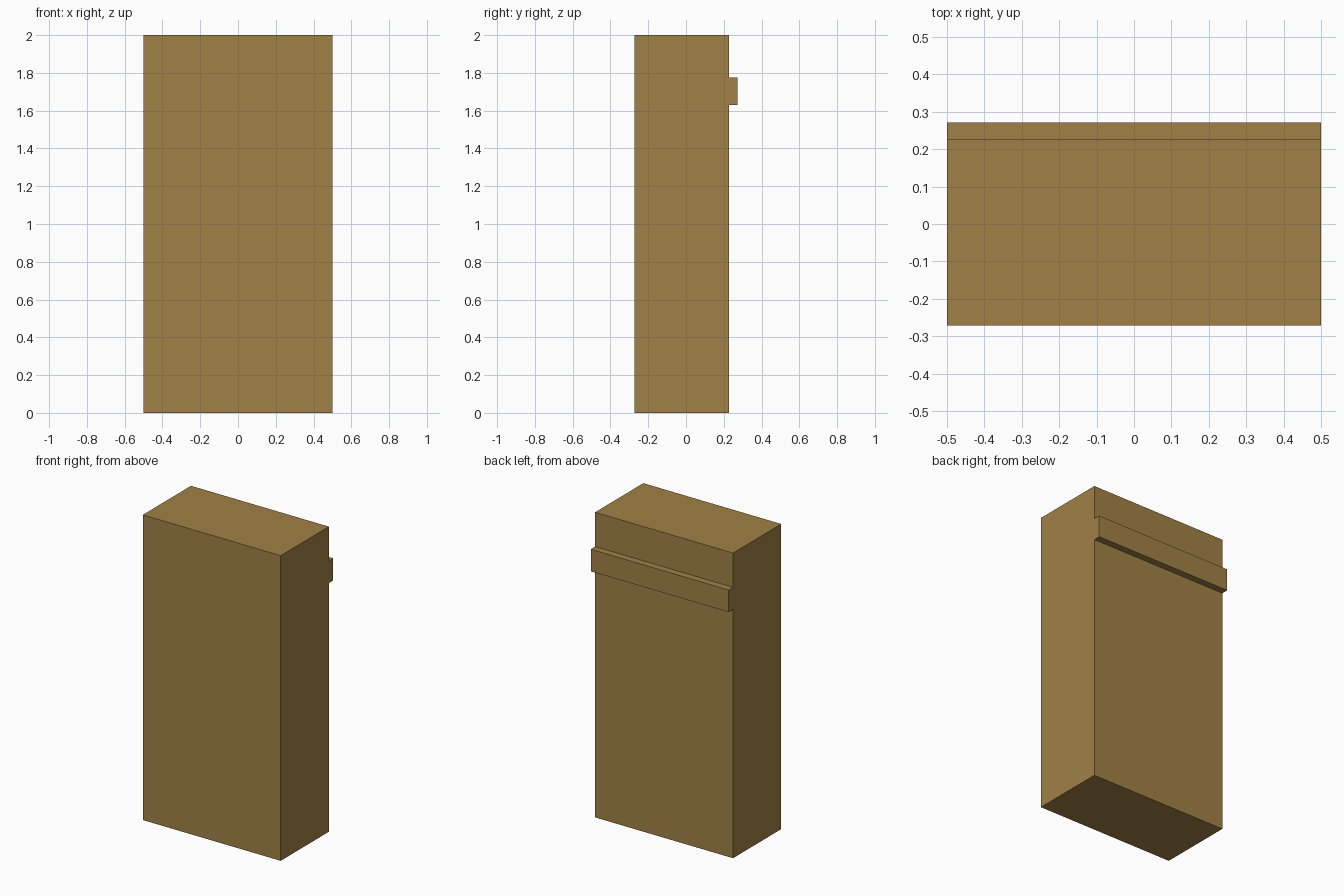
import bpy, bmesh
from mathutils import Vector

if "Cube" in bpy.data.objects:
    bpy.data.objects.remove(bpy.data.objects["Cube"])

WIDTH, HEIGHT = 1.0, 2.0
FRONT, BACK, RAIL_BACK = -0.272, 0.227, 0.272
RAIL_LOW, RAIL_HIGH = 1.63, 1.775

# Single wood colour
wood = bpy.data.materials.new("wood_brown")
wood.diffuse_color = (0.356, 0.220, 0.061, 1.0)
wood.use_nodes = True
wood.node_tree.nodes["Principled BSDF"].inputs["Base Color"].default_value = wood.diffuse_color

# Cabinet block with its back hanging rail: side profile (y, z) extruded along x
profile = [(FRONT, 0), (BACK, 0), (BACK, RAIL_LOW), (RAIL_BACK, RAIL_LOW),
           (RAIL_BACK, RAIL_HIGH), (BACK, RAIL_HIGH), (BACK, HEIGHT), (FRONT, HEIGHT)]
bm = bmesh.new()
side = bm.faces.new([bm.verts.new((-WIDTH / 2, y, z)) for y, z in profile])
ext = bmesh.ops.extrude_face_region(bm, geom=[side], use_keep_orig=True)
verts = [g for g in ext["geom"] if isinstance(g, bmesh.types.BMVert)]
bmesh.ops.translate(bm, verts=verts, vec=Vector((WIDTH, 0, 0)))
bmesh.ops.recalc_face_normals(bm, faces=bm.faces)

mesh = bpy.data.meshes.new("cabinet_with_rail")
bm.to_mesh(mesh)
bm.free()
mesh.materials.append(wood)
obj = bpy.data.objects.new("cabinet_with_rail", mesh)
bpy.context.collection.objects.link(obj)
